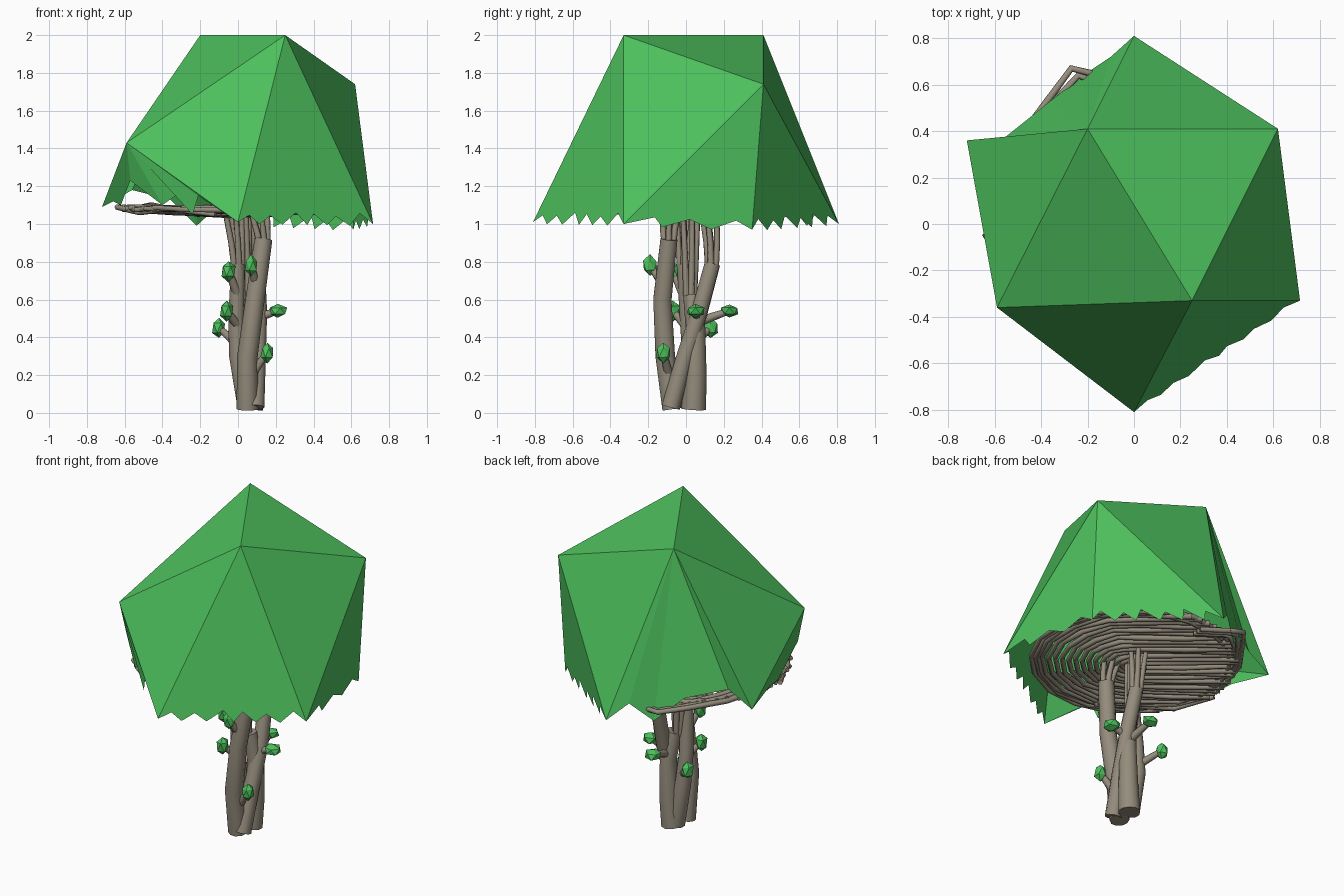
import bpy, bmesh, math, random
from mathutils import Vector as V

if "Cube" in bpy.data.objects:
    bpy.data.objects.remove(bpy.data.objects["Cube"])

random.seed(4)


def material(name, rgb):
    m = bpy.data.materials.new(name)
    m.diffuse_color = (*rgb, 1)
    m.use_nodes = True
    m.node_tree.nodes["Principled BSDF"].inputs["Base Color"].default_value = m.diffuse_color
    return m


LEAF = material("leaf_green", (0.075, 0.53, 0.11))
BARK = material("bark", (0.30, 0.265, 0.205))


def mesh_object(name, bm, mat):
    me = bpy.data.meshes.new(name)
    bm.to_mesh(me)
    bm.free()
    me.materials.append(mat)
    ob = bpy.data.objects.new(name, me)
    bpy.context.collection.objects.link(ob)
    return ob


def tubes(name, paths, sides=1):
    """One curve object; each path is (points, start radius, end radius)."""
    cu = bpy.data.curves.new(name, 'CURVE')
    cu.dimensions = '3D'
    cu.bevel_depth = 1.0
    cu.bevel_resolution = sides
    cu.use_fill_caps = True
    cu.materials.append(BARK)
    for pts, r0, r1 in paths:
        s = cu.splines.new('POLY')
        s.points.add(len(pts) - 1)
        for i, p in enumerate(pts):
            s.points[i].co = (*p, 1)
            s.points[i].radius = r0 + (r1 - r0) * i / (len(pts) - 1)
        s.use_smooth = True
    ob = bpy.data.objects.new(name, cu)
    bpy.context.collection.objects.link(ob)
    return ob


# Canopy: large flat panels with a torn lower rim
T1, T2 = V((-.20, .41, 2)), V((.25, -.33, 2))
T3, T4 = V((.62, .41, 1.74)), V((-.59, -.36, 1.43))
B0, R, S = V((0, -.81, 1.01)), V((.715, -.33, 1.0)), V((.61, .35, .97))
B1, B2, Q = V((0, .81, 1.0)), V((-.72, .36, 1.09)), V((-.57, -.32, 1.23))


def jag(a, b, apex, teeth, depth):
    """Zigzag from a to b, notches pulled towards the panel's apex."""
    pts = [a]
    n = teeth * 2
    for i in range(1, n):
        p = a.lerp(b, (i + random.uniform(-.25, .25)) / n)
        d = depth * random.uniform(.7, 1.2) if i % 2 else -.01
        pts.append(p.lerp(apex, d))
    return pts + [b]


torn_back = [B1, V((-.10, .72, 1.10)), V((-.22, .64, .99)),
             V((-.36, .53, 1.13)), V((-.56, .37, 1.18)), B2]
torn_front = [Q, V((-.40, -.47, 1.10)), V((-.33, -.53, 1.15)),
              V((-.24, -.61, 1.05)), V((-.21, -.64, 1.15)), B0]
fans = [
    (T1, [T2, T3]), (T1, [T4, T2]), (T2, [T4, B0]), (T2, [R, T3]),
    (T3, [B1, T1]), (T1, [B2, T4]),
    (T2, jag(B0, R, T2, 6, .05)),
    (T3, jag(R, S, T3, 3, .05)),
    (T3, jag(S, B1, T3, 6, .07)),
    (T1, torn_back),
    (T4, [B2, V((-.66, .10, 1.12)), V((-.62, -.05, 1.10)), Q]),
    (T4, torn_front),
]
bm = bmesh.new()
for apex, rim in fans:
    for a, b in zip(rim, rim[1:]):
        bm.faces.new([bm.verts.new(p) for p in (apex, a, b)])
bmesh.ops.remove_doubles(bm, verts=bm.verts, dist=.0005)
bmesh.ops.recalc_face_normals(bm, faces=bm.faces)
mesh_object("canopy", bm, LEAF)

# Trunk: intertwined stems
stems = [
    ([(.05, -.07, .02), (.05, -.11, .3), (.09, -.125, .6), (.135, -.09, .92)], .058, .047),
    ([(.09, -.08, .03), (.10, -.01, .28), (.11, .07, .53), (.10, .14, .79)], .05, .042),
    ([(.07, .04, .02), (.085, .05, .2), (.09, .05, .45), (.06, .03, .62)], .066, .045),
    ([(.05, .03, .03), (.0, .03, .3), (-.01, .01, .5), (.0, -.01, .79)], .055, .038),
]
tubes("trunk", stems, 3)

# Thin shoots fanning from each stem top into the branch bed
shoots = []
for x, y, z in [(.135, -.09, .88), (.10, .14, .76), (.04, .02, .60), (0, -.01, .76)]:
    for k in range(5):
        a = k * 2 * math.pi / 5 + x * 9
        c, s = math.cos(a), math.sin(a)
        shoots.append(([(x + .02 * c, y + .02 * s, z),
                        (x - .01 + .032 * c, y + .032 * s, (z + 1.05) / 2),
                        (x - .03 + .05 * c, y * .9 + .045 * s, 1.08)], .019, .014))
tubes("shoots", shoots)

# Branch bed: nested U-shaped twigs lying under the canopy
D, P = V((-.82, .57, 0)), V((.57, .82, 0))


def bed(u, v):
    r = math.hypot(u, v)
    return D * u + P * v + V((0, 0, 1.045 + .06 * r + random.uniform(-.008, .008)))


twigs = []
for i in range(15):
    r = .03 + i * .039
    leg = math.sqrt(max(.61 ** 2 - r * r, 0))
    arc = [math.pi / 2 + math.pi * k / 8 for k in range(9)]
    uv = [(leg, r), (leg / 2, r)]
    uv += [(r * math.cos(a), r * math.sin(a)) for a in arc]
    uv += [(leg / 2, -r), (leg, -r)]
    twigs.append(([bed(u, v) for u, v in uv], .017, .014))
# outer rings of the bed
for r in (.56, .60):
    ring = [2 * math.pi * k / 18 for k in range(19)]
    twigs.append(([bed(r * math.cos(a), r * math.sin(a)) for a in ring], .016, .014))
# twigs poking out past the torn back edge
for o in (0, .03, .06):
    twigs.append(([(-.60 + o, .02, 1.08), (-.52 + o, .33, 1.08 + o / 3), (-.38 + o, .52, 1.07),
                   (-.27 + o, .67 - o, 1.07 - o / 3), (-.19, .65 - o, 1.06), (-.03, .56 - o, 1.05)],
                  .017, .014))
# twigs showing under the raised front left edge
for o in (0, .03, .06):
    twigs.append(([(-.64 + o, -.04 - o, 1.09), (-.52, -.25 + o, 1.06 + o / 2),
                   (-.36, -.40 + o, 1.08), (-.12, -.50 + o, 1.05)], .016, .014))
tubes("branch_bed", twigs)

# Leaf buds on short stubs: (bud centre, stub root on the trunk)
buds = [((.07, -.19, .78), (.10, -.11, .66)), ((-.05, -.07, .75), (.0, -.01, .62)),
        ((-.06, -.07, .54), (.0, .0, .46)), ((-.10, .13, .45), (.0, .03, .36)),
        ((.21, .05, .54), (.09, .06, .50)), ((.07, .23, .54), (.09, .06, .48)),
        ((.155, -.12, .32), (.07, -.09, .20))]
bm = bmesh.new()
stubs = []
for c, root in buds:
    c, root = V(c), V(root)
    flat = abs(c.z - root.z) < .065
    size = V((.052, .05, .036)) if flat else V((.038, .042, .056))
    new = bmesh.ops.create_icosphere(bm, subdivisions=1, radius=1)['verts']
    for v in new:
        k = random.uniform(.9, 1.1)
        v.co = c + V([a * b * k for a, b in zip(v.co, size)])
    stubs.append(([root, root.lerp(c, .6), c], .026, .016))
mesh_object("leaf_buds", bm, LEAF)
tubes("bud_stubs", stubs, 2)
